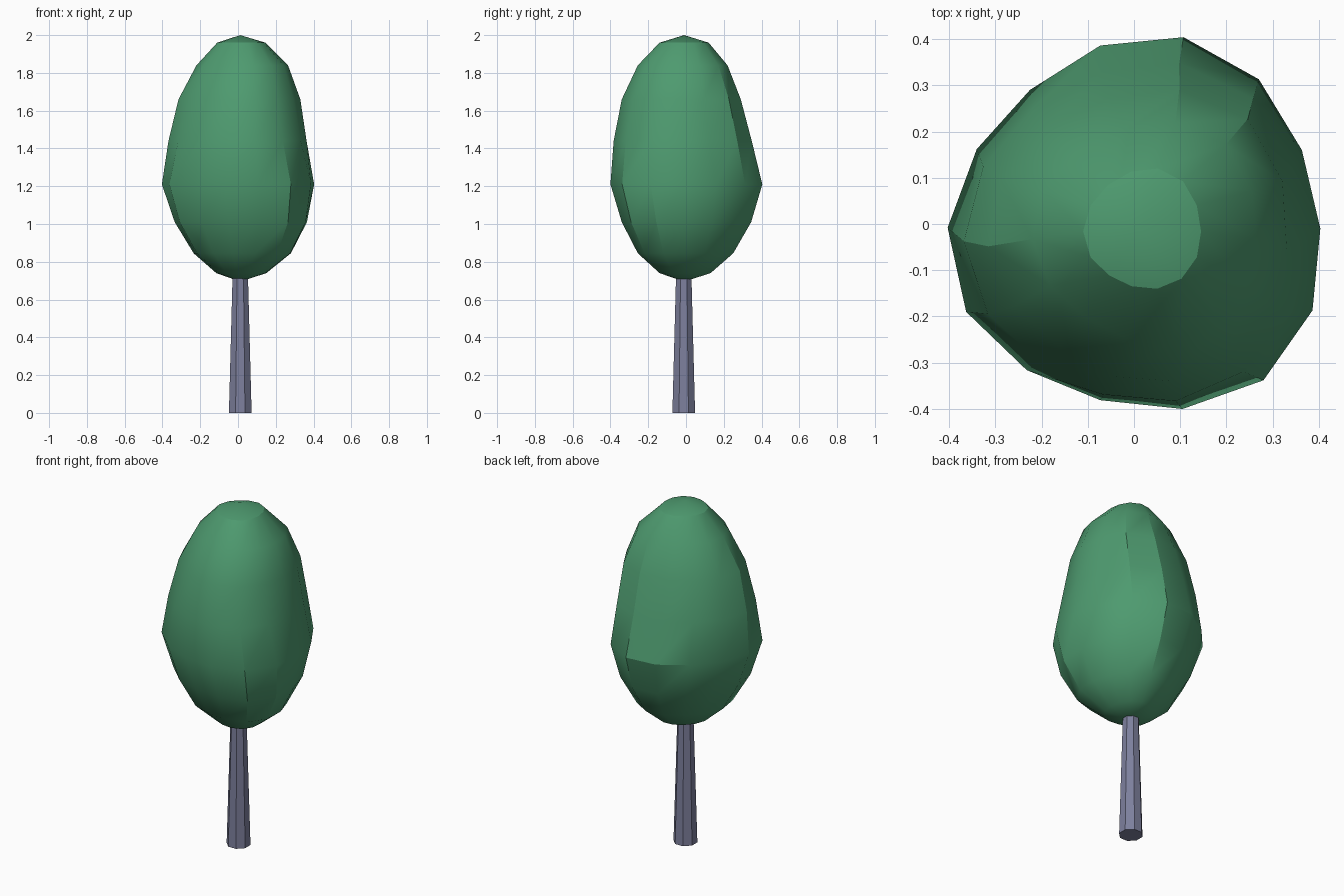
import bpy, bmesh, math
from mathutils import Vector

cube = bpy.data.objects.get("Cube")
if cube:
    bpy.data.objects.remove(cube, do_unlink=True)


def material(name, rgb):
    mat = bpy.data.materials.new(name)
    mat.use_nodes = True
    mat.diffuse_color = (*rgb, 1)
    bsdf = next(n for n in mat.node_tree.nodes if n.type == 'BSDF_PRINCIPLED')
    bsdf.inputs["Base Color"].default_value = (*rgb, 1)
    bsdf.inputs["Roughness"].default_value = 0.9
    return mat


def loft(name, rings, mat, poles=None):
    """Skin a stack of equal rings; close with pole points or flat caps."""
    bm = bmesh.new()
    loops = [[bm.verts.new(p) for p in ring] for ring in rings]
    n = len(loops[0])
    for low, high in zip(loops, loops[1:]):
        for i in range(n):
            j = (i + 1) % n
            bm.faces.new((low[i], low[j], high[j], high[i]))
    if poles:
        bottom, top = (bm.verts.new(p) for p in poles)
        for i in range(n):
            j = (i + 1) % n
            bm.faces.new((bottom, loops[0][j], loops[0][i]))
            bm.faces.new((top, loops[-1][i], loops[-1][j]))
    else:
        bm.faces.new(loops[0][::-1])
        bm.faces.new(loops[-1])
    bmesh.ops.recalc_face_normals(bm, faces=bm.faces)
    mesh = bpy.data.meshes.new(name)
    bm.to_mesh(mesh)
    bm.free()
    mesh.materials.append(mat)
    obj = bpy.data.objects.new(name, mesh)
    bpy.context.collection.objects.link(obj)
    return obj


leaf_green = material("leaf green", (0.076, 0.325, 0.16))
bark_grey = material("bark grey", (0.205, 0.215, 0.335))

# Canopy: egg whose cross-section is this uneven 14-sided outline
outline = [(0.403, -0.01), (0.363, 0.16), (0.27, 0.313), (0.107, 0.404),
           (-0.073, 0.386), (-0.225, 0.29), (-0.34, 0.162), (-0.403, -0.008),
           (-0.363, -0.19), (-0.232, -0.316), (-0.073, -0.381),
           (0.105, -0.40), (0.28, -0.338), (0.386, -0.187)]
# height, x min, x max, y min, y max, bulge of the back corners over the front
levels = [
    (0.74, -0.115, 0.15, -0.14, 0.13, 0.0),
    (0.845, -0.235, 0.28, -0.255, 0.25, -0.04),
    (1.01, -0.335, 0.365, -0.34, 0.345, -0.03),
    (1.21, -0.403, 0.403, -0.40, 0.404, 0.0),
    (1.44, -0.368, 0.363, -0.383, 0.348, 0.06),
    (1.66, -0.315, 0.33, -0.34, 0.29, 0.10),
    (1.84, -0.22, 0.265, -0.255, 0.22, 0.08),
    (1.96, -0.11, 0.145, -0.14, 0.12, 0.04),
]
rings = []
for z, x0, x1, y0, y1, bulge in levels:
    ring = []
    for x, y in outline:
        a = math.atan2(y, x)
        grow = 1 + bulge * 2 * math.sin(a) * abs(math.cos(a))
        ring.append((x * grow, y * grow))
    # Fit the outline to the extents of this level
    lo = [min(p[k] for p in ring) for k in (0, 1)]
    hi = [max(p[k] for p in ring) for k in (0, 1)]
    rings.append([Vector((x0 + (p[0] - lo[0]) / (hi[0] - lo[0]) * (x1 - x0),
                          y0 + (p[1] - lo[1]) / (hi[1] - lo[1]) * (y1 - y0), z))
                  for p in ring])
canopy = loft("canopy", rings, leaf_green,
              poles=((0.012, -0.01, 0.695), (0.012, -0.01, 2.0)))
bpy.ops.object.select_all(action='DESELECT')
canopy.select_set(True)
bpy.context.view_layer.objects.active = canopy
bpy.ops.object.shade_smooth_by_angle(angle=math.radians(28))

# Trunk: tapered octagonal post reaching into the canopy
trunk_rings = [[Vector((0.012 + r * math.cos(math.pi * (i + 0.5) / 4),
                        -0.012 + r * math.sin(math.pi * (i + 0.5) / 4), z))
                for i in range(8)]
               for z, r in ((0, 0.065), (0.8, 0.042))]
loft("trunk", trunk_rings, bark_grey)
